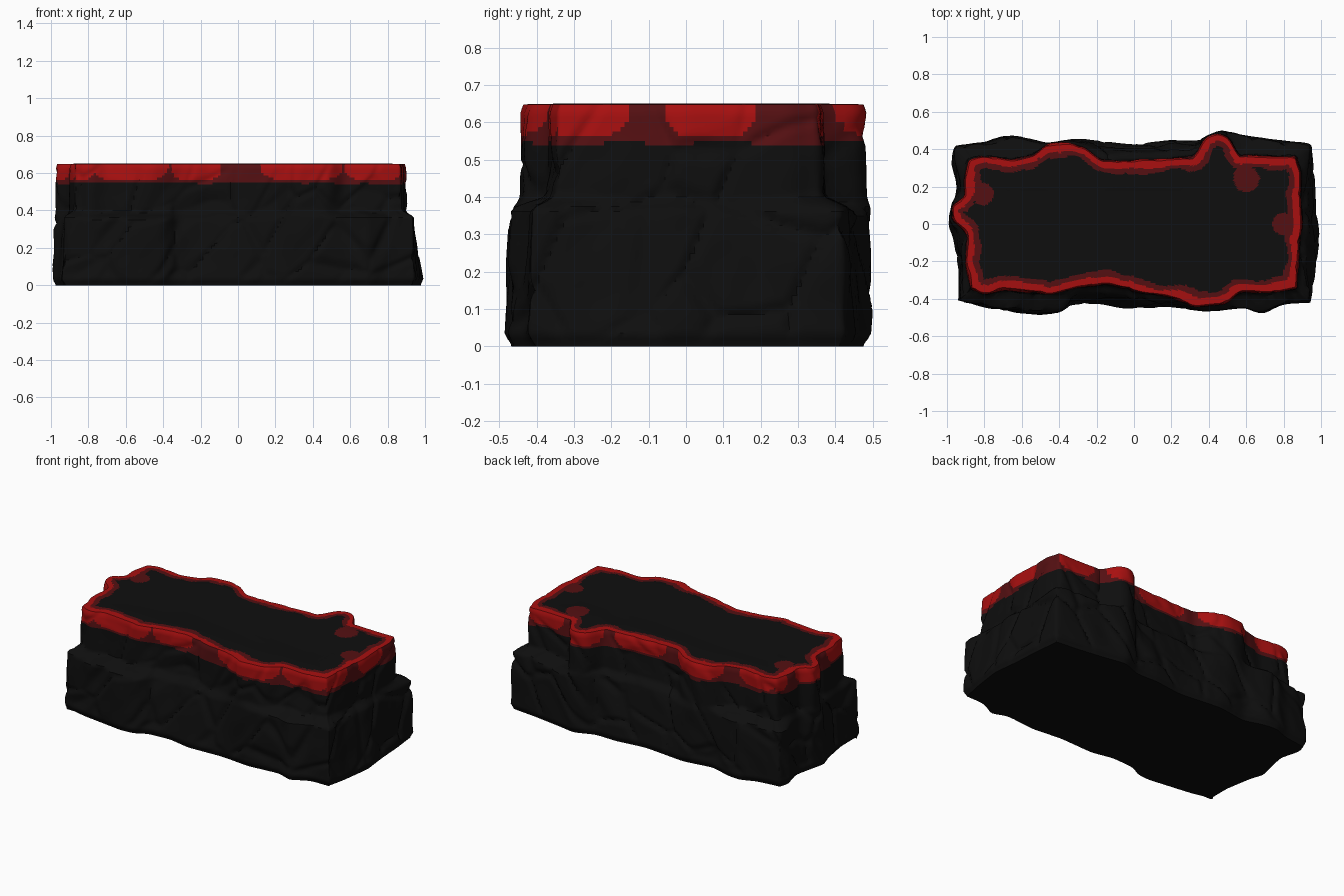
import bpy
import bmesh
import math
from mathutils import Vector, noise, kdtree

if "Cube" in bpy.data.objects:
    bpy.data.objects.remove(bpy.data.objects["Cube"])

HEIGHT = 0.648
LONG_STEPS, SHORT_STEPS = 130, 64


def make_material(name, colour):
    mat = bpy.data.materials.new(name)
    mat.use_nodes = True
    mat.diffuse_color = (*colour, 1)
    bsdf = mat.node_tree.nodes["Principled BSDF"]
    bsdf.inputs["Base Color"].default_value = (*colour, 1)
    bsdf.inputs["Roughness"].default_value = 0.9
    return mat


BLACK, DARK, BRIGHT = range(3)
materials = [
    make_material("charcoal_rock", (0.0045, 0.0045, 0.0045)),
    make_material("dark_red_rim", (0.09, 0.005, 0.006)),
    make_material("bright_red_rim", (0.39, 0.005, 0.005)),
]

# Outward reach of each side of the slab, as (position along side, reach)
TOP_EDGE = {
    "front": [(-1, .35), (-.9, .38), (-.8, .35), (-.5, .38), (-.37, .35), (-.17, .32), (.05, .37),
              (.22, .39), (.36, .445), (.56, .43), (.64, .36), (.85, .37), (1, .34)],
    "right": [(-1, .87), (-.5, .88), (0, .9), (.4, .89), (.8, .895), (1, .86)],
    "back": [(-1, .34), (-.92, .37), (-.74, .34), (-.6, .37), (-.53, .43), (-.4, .44), (-.3, .41),
             (-.2, .34), (.2, .35), (.38, .36), (.42, .46), (.51, .49), (.59, .46), (.62, .37),
             (.85, .36), (.96, .37), (1, .35)],
    "left": [(-1, .87), (-.6, .9), (-.1, .9), (.05, .975), (.3, .975), (.4, .9), (.65, .91), (1, .88)],
}
BASE_EDGE = {
    "front": [(-1, .41), (-.83, .45), (-.52, .49), (-.42, .48), (-.36, .44), (-.2, .43), (-.05, .46),
              (.2, .45), (.4, .47), (.62, .45), (.72, .49), (.83, .43), (1, .42)],
    "right": [(-1, .94), (-.7, .97), (-.2, 1), (.2, .98), (.6, .97), (1, .95)],
    "back": [(-1, .42), (-.83, .44), (-.73, .48), (-.63, .47), (-.5, .43), (-.3, .46), (0, .43),
             (.2, .455), (.35, .45), (.48, .5), (.62, .475), (.8, .45), (1, .43)],
    "left": [(-1, .94), (-.6, .94), (-.2, .97), (0, 1), (.5, .95), (.8, .985), (1, .96)],
}
INNER_EDGE = {side: [(-1, r), (1, r)] for side, r in
              (("front", .17), ("right", .68), ("back", .17), ("left", .68))}

# Bright patches hanging from the rim, as (centre, half width) along each side
PATCHES = {
    "front": [(-.98, .1), (-.66, .23), (-.26, .15), (.38, .25), (.82, .18)],
    "right": [(-.9, .45), (.17, .35)],
    "back": [(-.85, .15), (-.4, .2), (.1, .2), (.5, .12), (.85, .15)],
    "left": [(-.7, .3), (.2, .35), (.95, .2)],
}
TONGUES = [(Vector((.6, .24)), .07), (Vector((.8, 0)), .06), (Vector((-.81, .16)), .06)]


def smoothstep(a, b, x):
    t = min(max((x - a) / (b - a), 0), 1)
    return t * t * (3 - 2 * t)


def reach_at(table, u):
    for (u0, r0), (u1, r1) in zip(table, table[1:]):
        if u <= u1:
            return r0 + (r1 - r0) * (u - u0) / (u1 - u0)
    return table[-1][1]


# Columns run anticlockwise around the slab
columns = []
for side, steps, direction in (("front", LONG_STEPS, 1), ("right", SHORT_STEPS, 1),
                               ("back", LONG_STEPS, -1), ("left", SHORT_STEPS, -1)):
    columns += [(side, direction * (2 * i / steps - 1)) for i in range(steps)]
COUNT = len(columns)


def outline(edges, half_x, half_y, smoothing):
    points = []
    for side, u in columns:
        r = reach_at(edges[side], u)
        points.append(Vector({"front": (u * half_x, -r), "back": (u * half_x, r),
                              "right": (r, u * half_y), "left": (-r, u * half_y)}[side]))
    for _ in range(smoothing):
        points = [(points[i - 1] + p * 2 + points[(i + 1) % COUNT]) / 4 for i, p in enumerate(points)]
    return points


top = outline(TOP_EDGE, .88, .35, 4)
base = outline(BASE_EDGE, .96, .43, 4)
inner = outline(INNER_EDGE, .68, .17, 0)


def wall_point(i, z):
    """Rock wall: sloping foot, ledge, upright neck, with cracks and facets."""
    side, u = columns[i]
    if side in ("front", "back"):
        before_ledge = .55 - .45 * smoothstep(.3, .42, abs(u))
    else:
        before_ledge = .6 - .5 * smoothstep(.6, 1, abs(u))
    ledge = .37 + .03 * noise.noise(Vector((p_seed := base[i].x * 3, base[i].y * 3, p_seed)))
    blend = before_ledge * min(z / ledge, 1)
    blend += (.93 - before_ledge) * smoothstep(ledge - .015, ledge + .03, z)
    blend += .07 * smoothstep(ledge, HEIGHT, z)
    p = base[i].lerp(top[i], blend)

    # Slanted cracks between large blocks
    sample = Vector((p.x - .45 * z, p.y - .3 * z, z * .6)) * 4.2
    dist = noise.voronoi(sample)[0]
    crack = max(0, 1 - (dist[1] - dist[0]) / .14)
    rough = noise.noise(sample * 2.5) * .007 - crack * .016
    rough *= smoothstep(0, .08, z) * (1 - .6 * smoothstep(.5, HEIGHT, z))

    # Rounded foot and lip
    rough -= .02 * (1 - smoothstep(0, .035, z)) + .008 * smoothstep(HEIGHT - .02, HEIGHT, z)
    tangent = base[(i + 1) % COUNT] - base[i - 1]
    outward = Vector((tangent.y, -tangent.x)).normalized()
    return p + outward * rough


bm = bmesh.new()


def add_ring(points, z):
    return [bm.verts.new((p.x, p.y, z)) for p in points]


def bridge(lower, upper):
    return [bm.faces.new((lower[i], lower[(i + 1) % COUNT], upper[(i + 1) % COUNT], upper[i]))
            for i in range(COUNT)]


def wall_colour(i, z):
    side, u = columns[i]
    wiggle = .012 * noise.noise(Vector((base[i].x * 6, base[i].y * 6, .5)))
    if z < .545 + wiggle:
        return BLACK
    for centre, half in PATCHES[side]:
        if abs((u - centre) / half) ** 3 + abs((HEIGHT - z) / .09) ** 3 < 1:
            return BRIGHT
    return DARK


# Rock wall, from the ground to the rim
heights = [0, .008, .02, .035] + [.035 + (HEIGHT - .045) * k / 48 for k in range(1, 49)] + [HEIGHT]
rings = [add_ring([wall_point(i, z) for i in range(COUNT)], z) for z in heights]
for k in range(len(heights) - 1):
    for i, face in enumerate(bridge(rings[k], rings[k + 1])):
        face.material_index = wall_colour(i, (heights[k] + heights[k + 1]) / 2)

# Flat underside
bm.faces.new(list(reversed(rings[0])))

# Plateau with painted border that follows the rim
rim = [v.co.copy() for v in rings[-1]]
tree = kdtree.KDTree(COUNT)
for i, co in enumerate(rim):
    tree.insert(co, i)
tree.balance()


def plateau_colour(point):
    flat = Vector((point.x, point.y))
    gap = tree.find((point.x, point.y, HEIGHT))[2]
    wobble = noise.noise(Vector((point.x * 7, point.y * 7, 3)))
    if gap < .035 + .022 * wobble:
        return BRIGHT
    if gap < .062 + .035 * wobble:
        return DARK
    if any((flat - spot).length < radius for spot, radius in TONGUES):
        return DARK
    return BLACK


STEPS = 22
previous = rings[-1]
for k in range(1, STEPS + 1):
    t = k / STEPS
    ring = add_ring([rim[i].xy.lerp(inner[i], t) for i in range(COUNT)], HEIGHT + .002 * math.sin(math.pi * t))
    for face in bridge(previous, ring):
        face.material_index = plateau_colour(face.calc_center_median())
    previous = ring
bm.faces.new(previous)

bmesh.ops.recalc_face_normals(bm, faces=bm.faces[:])
mesh = bpy.data.meshes.new("rock_slab")
bm.to_mesh(mesh)
bm.free()
for mat in materials:
    mesh.materials.append(mat)
slab = bpy.data.objects.new("rock_slab", mesh)
bpy.context.collection.objects.link(slab)

bpy.ops.object.select_all(action="DESELECT")
slab.select_set(True)
bpy.context.view_layer.objects.active = slab
bpy.ops.object.shade_smooth_by_angle(angle=math.radians(40))
